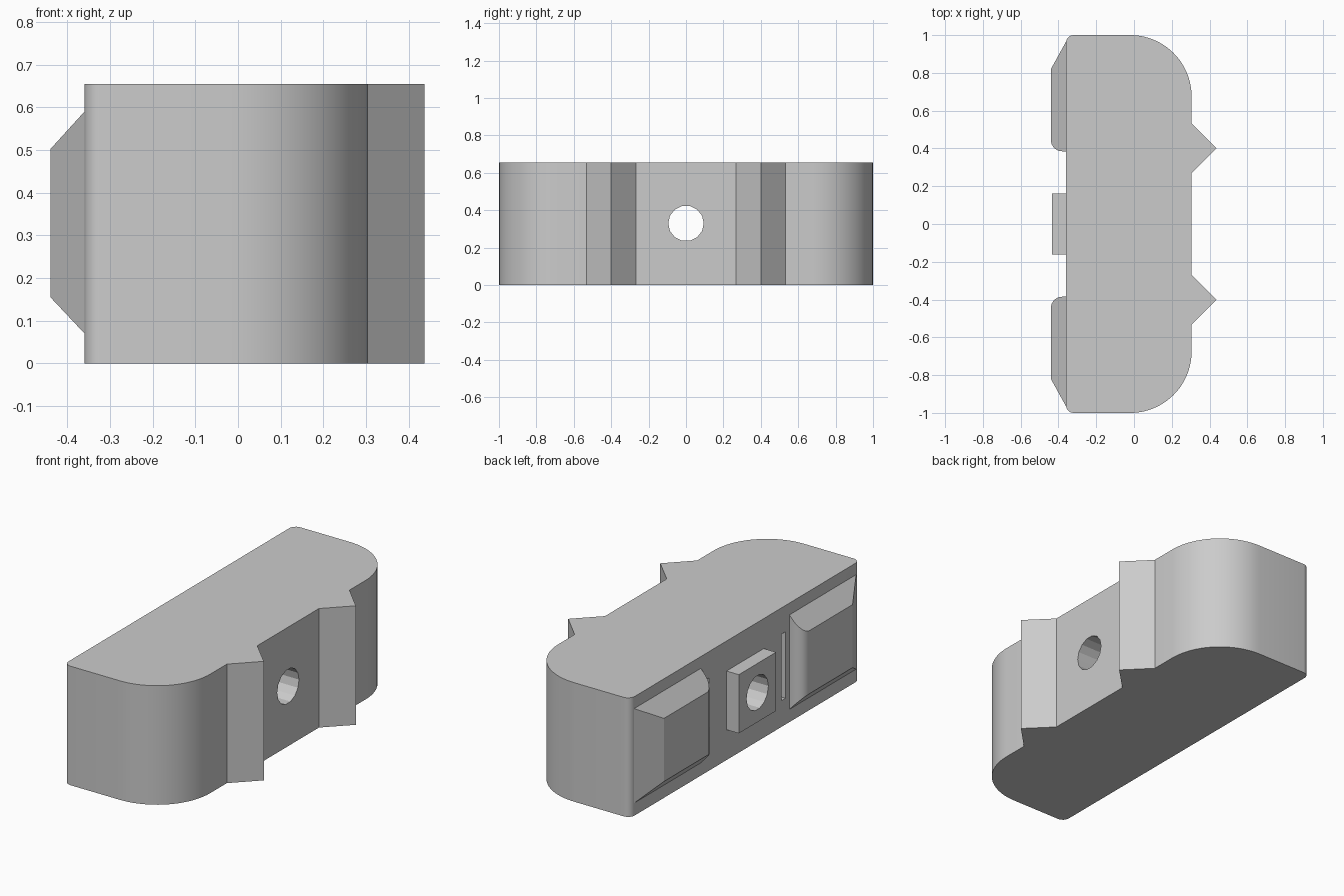
import bpy
import bmesh
from math import cos, sin, radians

cube = bpy.data.objects.get("Cube")
if cube:
    bpy.data.objects.remove(cube, do_unlink=True)

HEIGHT = 0.655
BACK = -0.36      # flat mounting face
FRONT = 0.305     # face with the ridges
HOLE_Z = 0.33

grey = bpy.data.materials.new("plain grey")
grey.use_nodes = True
COLOUR = (0.6, 0.6, 0.6, 1)
grey.diffuse_color = COLOUR
grey.node_tree.nodes["Principled BSDF"].inputs["Base Color"].default_value = COLOUR


def arc(cx, cy, r, start, end, steps):
    angles = [radians(start + (end - start) * i / steps) for i in range(steps + 1)]
    return [(cx + r * cos(a), cy + r * sin(a)) for a in angles]


def prism(name, outline, z_range):
    """Close an xy outline between heights that may depend on x."""
    bm = bmesh.new()
    low = [bm.verts.new((x, y, z_range(x)[0])) for x, y in outline]
    high = [bm.verts.new((x, y, z_range(x)[1])) for x, y in outline]
    n = len(outline)
    for i in range(n):
        j = (i + 1) % n
        bm.faces.new((low[i], low[j], high[j], high[i]))
    for ring in (low, high):
        bm.faces.new(ring)
    bmesh.ops.recalc_face_normals(bm, faces=bm.faces)
    mesh = bpy.data.meshes.new(name)
    bm.to_mesh(mesh)
    bm.free()
    mesh.materials.append(grey)
    obj = bpy.data.objects.new(name, mesh)
    bpy.context.collection.objects.link(obj)
    return obj


def box(name, x0, x1, y0, y1, z0, z1):
    return prism(name, [(x0, y0), (x1, y0), (x1, y1), (x0, y1)], lambda x: (z0, z1))


def cut(obj, cutter):
    mod = obj.modifiers.new("cut " + cutter.name, "BOOLEAN")
    mod.operation = "DIFFERENCE"
    mod.solver = "EXACT"
    mod.object = cutter
    cutter.hide_render = True
    cutter.hide_set(True)


def smooth(obj):
    bpy.ops.object.select_all(action="DESELECT")
    obj.select_set(True)
    bpy.context.view_layer.objects.active = obj
    bpy.ops.object.shade_smooth_by_angle(angle=radians(25))


# Body: half outline from the middle of the ridged face, then mirrored
half = [(FRONT, 0.268), (0.437, 0.4), (FRONT, 0.533)]
half += arc(FRONT - 0.325, 0.675, 0.325, 0, 90, 20)
half += arc(BACK + 0.04, 0.96, 0.04, 90, 180, 6)
body = prism("body", half + [(x, -y) for x, y in reversed(half)], lambda x: (0, HEIGHT))
smooth(body)

# Square boss around the bolt hole
boss = box("bolt_boss", -0.435, BACK + 0.005, -0.162, 0.162, 0.167, 0.49)

# Bolt hole straight through body and boss
bpy.ops.mesh.primitive_cylinder_add(vertices=14, radius=0.095, depth=2,
                                    location=(0, 0, HOLE_Z), rotation=(0, radians(90), 0))
hole = bpy.context.object
hole.name = "bolt_hole_cutter"
hole.data.materials.append(grey)
cut(body, hole)
cut(boss, hole)


# Bevelled pads with a rounded inner edge, and a narrow slot beside each
def pad_heights(x):
    t = max(0, (BACK - x) / 0.08)
    return 0.07 + 0.085 * t, 0.59 - 0.088 * t


for side, label in ((1, "rear"), (-1, "front")):
    outline = [(BACK, 0.965), (-0.44, 0.82)]
    outline += arc(-0.38, 0.445, 0.06, 180, 270, 8)
    outline += [(BACK, 0.385)]
    pad = prism(label + "_pad", [(x, side * y) for x, y in outline], pad_heights)
    smooth(pad)
    slot = box(label + "_slot_cutter", BACK - 0.05, BACK + 0.06,
               side * 0.315, side * 0.35, 0.145, 0.51)
    cut(body, slot)
